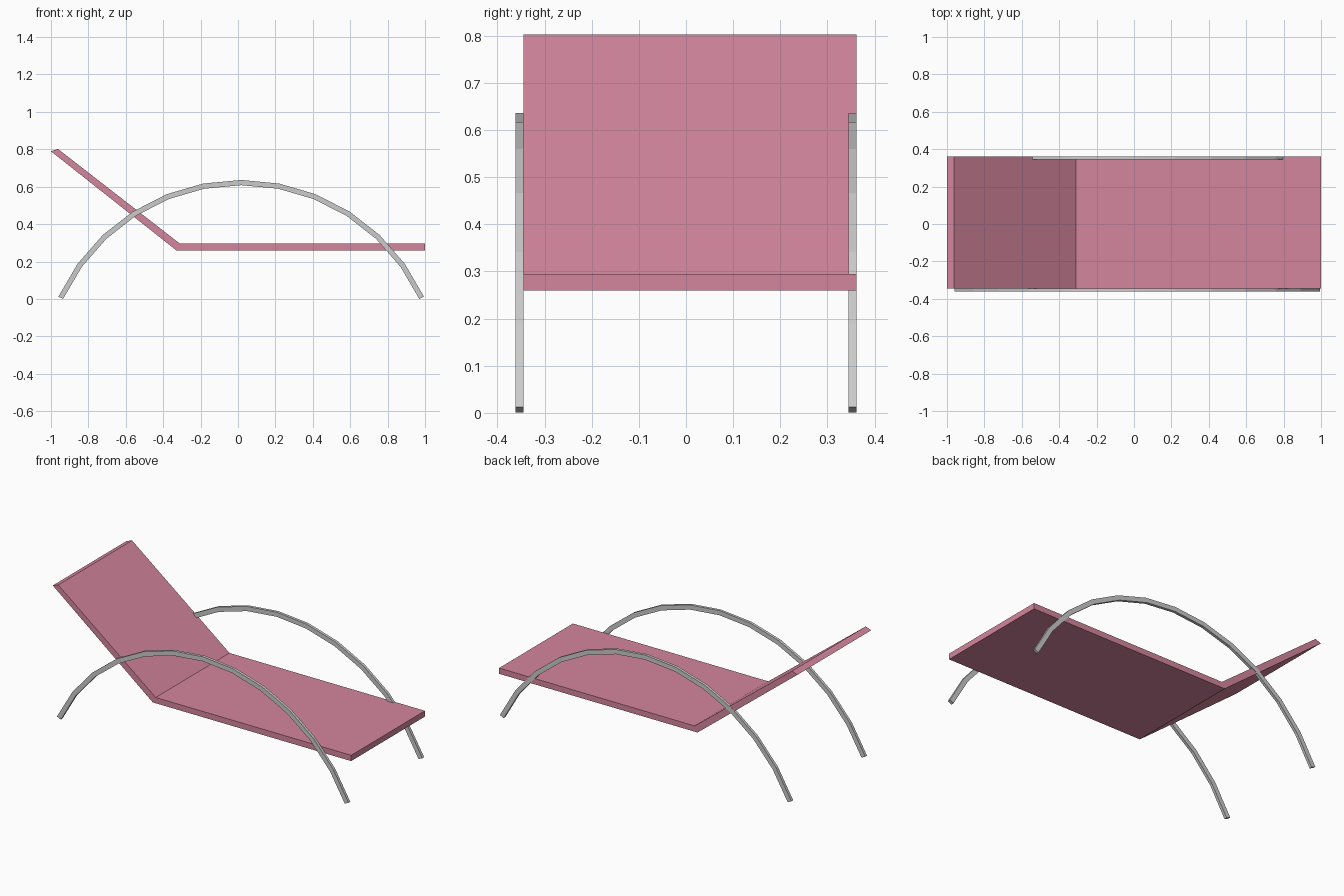
import bpy
from math import sin, cos, radians

if "Cube" in bpy.data.objects:
    bpy.data.objects.remove(bpy.data.objects["Cube"])

pink = bpy.data.materials.new("pink_fabric")
pink.diffuse_color = (0.66, 0.24, 0.34, 1)
pink.use_nodes = True
pink.node_tree.nodes["Principled BSDF"].inputs["Base Color"].default_value = pink.diffuse_color


def extrude_profile(name, profile, quads, y0, y1, material=None):
    """Extrude an xz strip outline, given with its cross quads, between two y planes."""
    n = len(profile)
    verts = [(x, y, z) for y in (y0, y1) for x, z in profile]
    faces = [q for q in quads] + [tuple(i + n for i in reversed(q)) for q in quads]
    faces += [(i, i + n, (i + 1) % n + n, (i + 1) % n) for i in range(n)]
    mesh = bpy.data.meshes.new(name)
    mesh.from_pydata(verts, [], faces)
    mesh.validate()
    obj = bpy.data.objects.new(name, mesh)
    bpy.context.collection.objects.link(obj)
    if material:
        mesh.materials.append(material)
    bpy.context.view_layer.objects.active = obj
    obj.select_set(True)
    bpy.ops.object.mode_set(mode='EDIT')
    bpy.ops.mesh.select_all(action='SELECT')
    bpy.ops.mesh.normals_make_consistent(inside=False)
    bpy.ops.object.mode_set(mode='OBJECT')
    obj.select_set(False)
    return obj


def strip_quads(pairs):
    """Cross quads of an outline that runs along one side and back on the other."""
    n = 2 * pairs
    return [(i, i + 1, n - 2 - i, n - 1 - i) for i in range(pairs - 1)]


# Bent lounger slab: flat seat and reclined back in one piece
slab = [(1.0, 0.26), (-0.33, 0.26), (-1.0, 0.789),
        (-0.963, 0.802), (-0.31, 0.295), (1.0, 0.295)]
extrude_profile("seat_and_backrest", slab, strip_quads(3), -0.345, 0.361, pink)

# Arched side frames: twelve straight segments on a circular arc
CX, CZ, HALF, SEG = 0.017, -0.4415, radians(65.1), 12


def arc(radius):
    angles = [-HALF + 2 * HALF * i / SEG for i in range(SEG + 1)]
    return [(CX + radius * sin(a), CZ + radius * cos(a)) for a in angles]


arch = arc(1.0775) + arc(1.0495)[::-1]
for name, y0, y1 in (("front_arch", -0.362, -0.345), ("back_arch", 0.345, 0.362)):
    extrude_profile(name, arch, strip_quads(SEG + 1), y0, y1)
